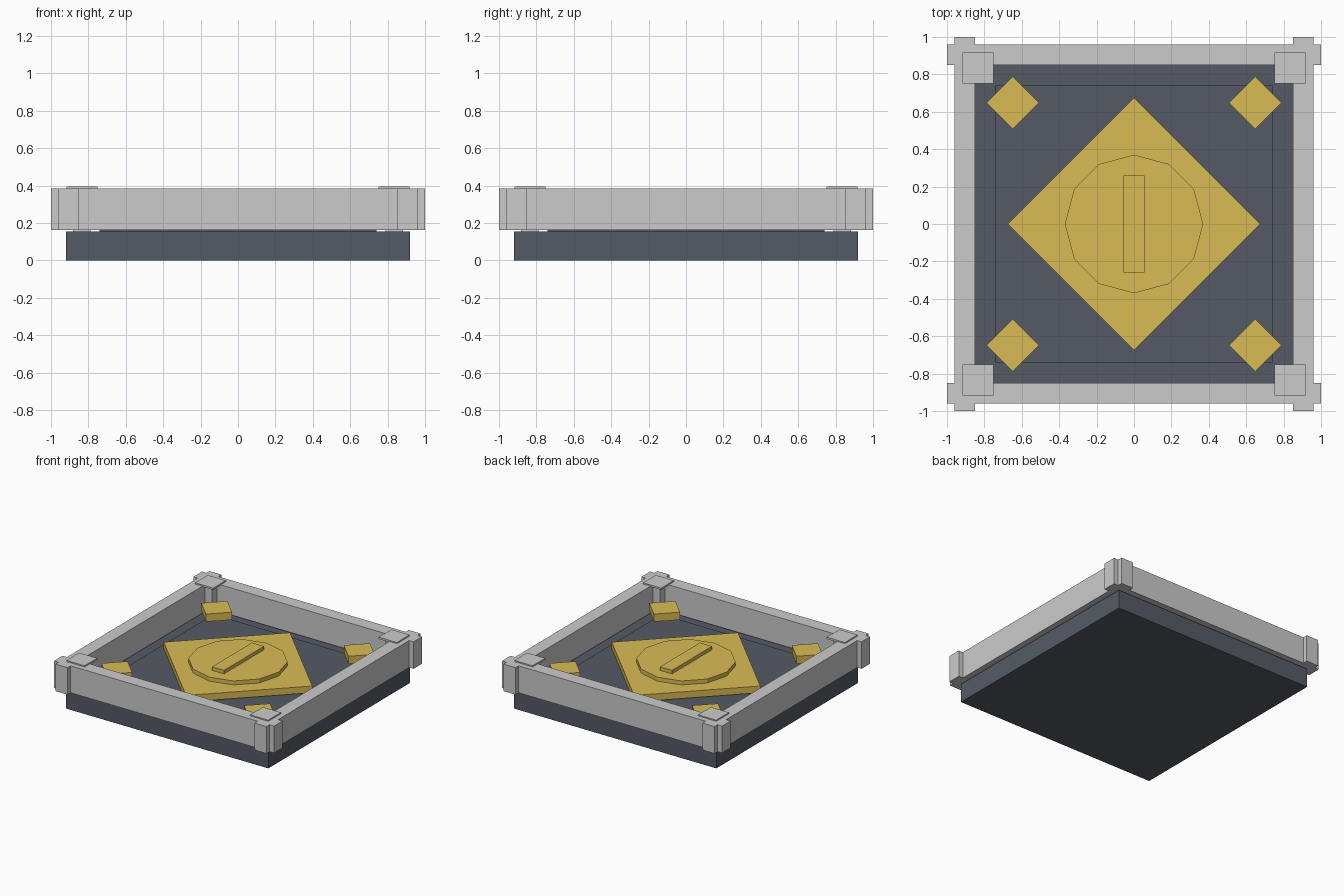
import bpy
from math import pi

if "Cube" in bpy.data.objects:
    bpy.data.objects.remove(bpy.data.objects["Cube"])


def material(name, rgb):
    m = bpy.data.materials.new(name)
    m.diffuse_color = (*rgb, 1)
    m.use_nodes = True
    m.node_tree.nodes["Principled BSDF"].inputs["Base Color"].default_value = m.diffuse_color
    return m


slate = material("slate", (0.09, 0.105, 0.13))
gold = material("gold", (0.70, 0.50, 0.09))


def finish(name, mat):
    o = bpy.context.object
    o.name = name
    if mat:
        o.data.materials.append(mat)
    return o


def box(name, x, y, z0, z1, sx, sy, mat=None, turn=0):
    bpy.ops.mesh.primitive_cube_add(size=1, location=(x, y, (z0 + z1) / 2))
    bpy.context.object.scale = (sx, sy, z1 - z0)
    bpy.context.object.rotation_euler.z = turn
    return finish(name, mat)


# Base slab and raised floor panel
box("base", 0, 0, 0, 0.155, 1.84, 1.84, slate)
box("floor_panel", 0, 0, 0.155, 0.187, 1.48, 1.48, slate)

# Rim rails crossing at the corners
for s, a, b in ((-1, "front", "left"), (1, "back", "right")):
    box(a + "_rail", 0, s * 0.905, 0.163, 0.385, 2.0, 0.11)
    box(b + "_rail", s * 0.905, 0, 0.163, 0.385, 0.11, 2.0)

# Corner posts with thin caps, and small turned blocks beside them
for sx in (-1, 1):
    for sy in (-1, 1):
        box("corner_post", sx * 0.835, sy * 0.835, 0.155, 0.382, 0.095, 0.095)
        box("post_cap", sx * 0.835, sy * 0.835, 0.38, 0.395, 0.165, 0.165)
        box("corner_block", sx * 0.648, sy * 0.648, 0.24, 0.303,
            0.198, 0.198, gold, pi / 4)

# Central diamond, twelve-sided disc and raised bar
box("diamond_plate", 0, 0, 0.205, 0.26, 0.955, 0.955, gold, pi / 4)
bpy.ops.mesh.primitive_cylinder_add(vertices=12, radius=0.37, depth=0.035,
                                    location=(0, 0, 0.2755))
finish("disc", gold)
box("bar", 0, 0, 0.29, 0.322, 0.11, 0.52, gold)
